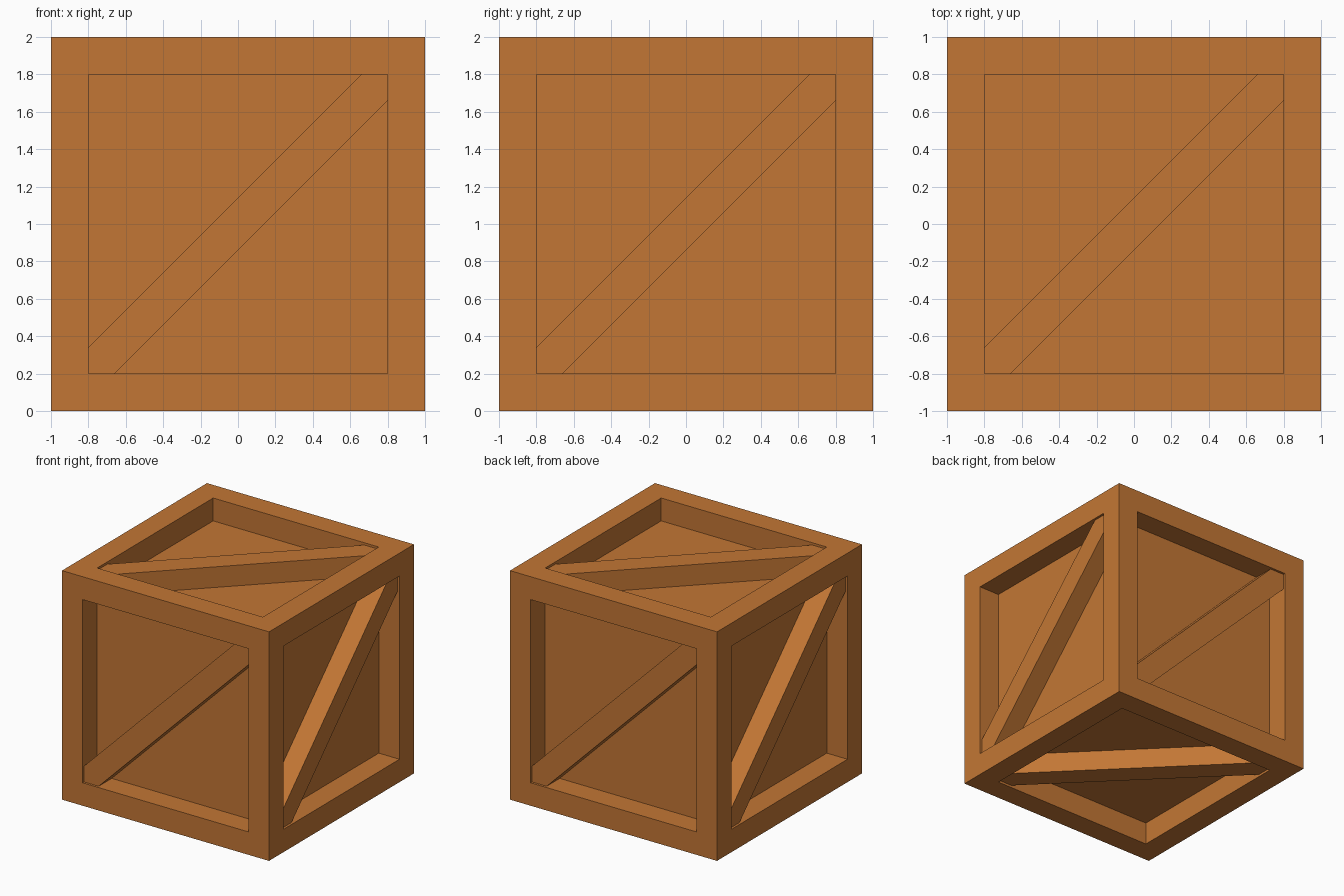
import bpy, bmesh
from math import radians
from mathutils import Matrix, Vector

if "Cube" in bpy.data.objects:
    bpy.data.objects.remove(bpy.data.objects["Cube"])

wood = bpy.data.materials.new("warm brown wood")
wood.diffuse_color = (0.545, 0.183, 0.035, 1)
wood.use_nodes = True
wood.node_tree.nodes["Principled BSDF"].inputs["Base Color"].default_value = wood.diffuse_color


def add_object(name, bm):
    bmesh.ops.recalc_face_normals(bm, faces=bm.faces[:])
    mesh = bpy.data.meshes.new(name)
    bm.to_mesh(mesh)
    bm.free()
    mesh.materials.append(wood)
    obj = bpy.data.objects.new(name, mesh)
    bpy.context.collection.objects.link(obj)
    return obj


BEAM = 0.2       # width and depth of the frame beams
CENTRE = Matrix.Translation((0, 0, 1))

# Crate body: cube with a square panel sunk into each side
bm = bmesh.new()
bmesh.ops.create_cube(bm, size=2, matrix=CENTRE)
panels = bm.faces[:]
bmesh.ops.inset_individual(bm, faces=panels, thickness=BEAM, use_even_offset=True)
sunk = bmesh.ops.extrude_discrete_faces(bm, faces=panels)["faces"]
for f in sunk:
    f.normal_update()
    bmesh.ops.translate(bm, verts=f.verts[:], vec=-f.normal * BEAM)
add_object("crate_body", bm)


# Diagonal braces: one plank across each panel, set just behind the frame
def brace(name, rotation):
    a, b = 0.8, 0.66
    outline = [(-a, -a), (-b, -a), (a, b), (a, a), (b, a), (-a, -b)]
    bm = bmesh.new()
    base = bm.faces.new([bm.verts.new((x, y, 0.79)) for x, y in outline])
    top = bmesh.ops.extrude_face_region(bm, geom=[base], use_keep_orig=True)["geom"]
    bmesh.ops.translate(bm, verts=[v for v in top if isinstance(v, bmesh.types.BMVert)],
                        vec=Vector((0, 0, 0.19)))
    bmesh.ops.transform(bm, matrix=CENTRE @ rotation, verts=bm.verts[:])
    add_object(name, bm)


upright = Matrix.Rotation(radians(90), 4, 'X')
for i, side in enumerate(("front", "right", "back", "left")):
    brace(side + "_brace", Matrix.Rotation(radians(90 * i), 4, 'Z') @ upright)
brace("top_brace", Matrix.Identity(4))
brace("bottom_brace", Matrix.Rotation(radians(180), 4, 'X'))
